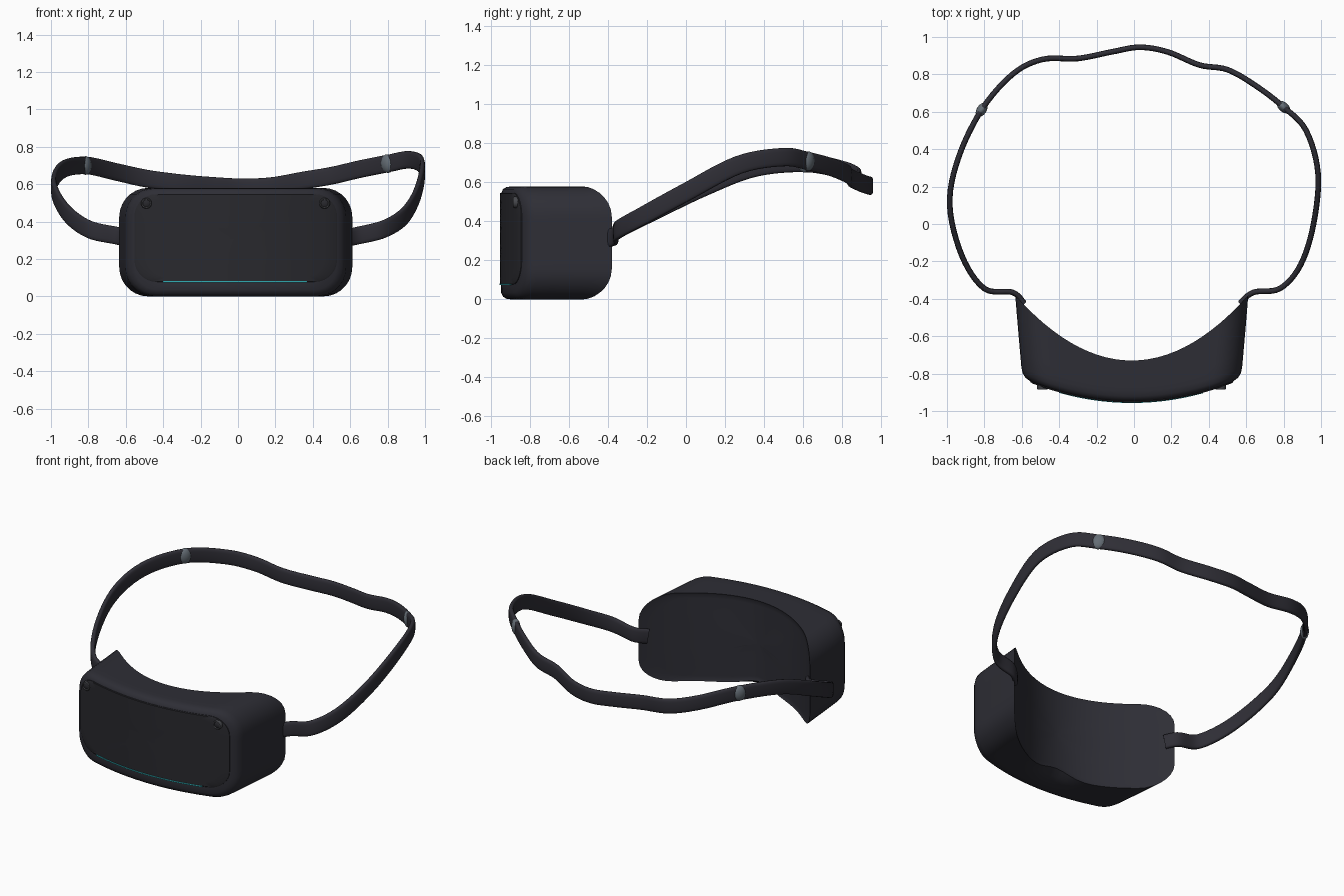
import bpy, bmesh, math
from mathutils import Vector, Matrix

if "Cube" in bpy.data.objects:
    bpy.data.objects.remove(bpy.data.objects["Cube"])


def material(name, rgb):
    m = bpy.data.materials.new(name)
    m.diffuse_color = (*rgb, 1)
    m.use_nodes = True
    m.node_tree.nodes["Principled BSDF"].inputs["Base Color"].default_value = m.diffuse_color
    return m


SHELL = material("charcoal shell", (0.027, 0.027, 0.036))
PANEL = material("dark front panel", (0.022, 0.022, 0.027))
STRAP = material("charcoal strap", (0.028, 0.027, 0.036))
GREY = material("slate grey", (0.13, 0.155, 0.18))
RING = material("dark grey ring", (0.06, 0.062, 0.07))
TEAL = material("teal light", (0.03, 0.42, 0.46))

XC, ZC = -0.012, 0.29


def front_y(x):
    return -0.948 + 0.36 * x * x


def back_y(x):
    return -0.73 + 0.9 * (x - XC) ** 2


def finish(name, bm, mat, angle=40):
    bmesh.ops.recalc_face_normals(bm, faces=bm.faces)
    me = bpy.data.meshes.new(name)
    bm.to_mesh(me)
    bm.free()
    me.materials.append(mat)
    ob = bpy.data.objects.new(name, me)
    bpy.context.collection.objects.link(ob)
    bpy.ops.object.select_all(action='DESELECT')
    ob.select_set(True)
    bpy.context.view_layer.objects.active = ob
    bpy.ops.object.shade_smooth_by_angle(angle=math.radians(angle))
    return ob


def loft(name, rings, mat, angle=40):
    """Skin a list of closed rings and cap both ends."""
    bm = bmesh.new()
    vs = [[bm.verts.new(p) for p in r] for r in rings]
    n = len(rings[0])
    for a, b in zip(vs, vs[1:]):
        for i in range(n):
            j = (i + 1) % n
            bm.faces.new((a[i], a[j], b[j], b[i]))
    bm.faces.new(vs[0])
    bm.faces.new(vs[-1])
    return finish(name, bm, mat, angle)


def rounded_rect(a, b, r, nx=20, nz=8, nc=7):
    """Rounded rectangle outline, finely divided so that it can be bent."""
    pts = []
    corners = [(a - r, b - r, 0), (r - a, b - r, 90), (r - a, r - b, 180), (a - r, r - b, 270)]
    for k, (cx, cz, start) in enumerate(corners):
        arc = [(cx + r * math.cos(math.radians(start + 90 * i / nc)),
                cz + r * math.sin(math.radians(start + 90 * i / nc))) for i in range(nc + 1)]
        pts += arc
        nxt = corners[(k + 1) % 4]
        s = math.radians(nxt[2])
        end = (nxt[0] + r * math.cos(s), nxt[1] + r * math.sin(s))
        m = nx if k % 2 == 0 else nz
        for i in range(1, m):
            f = i / m
            pts.append((arc[-1][0] * (1 - f) + end[0] * f, arc[-1][1] * (1 - f) + end[1] * f))
    return pts


# Headset body: curved front, rounded sides, concave face side
FRONT_A, BACK_A, B, R = 0.59, 0.623, 0.29, 0.155
CAPS = [0.03, 0.15, 0.3, 0.45, 0.6, 0.75, 0.88]
rings = []
for s in CAPS:
    rings.append([(XC + s * x, front_y(s * x), ZC + s * z)
                  for x, z in rounded_rect(FRONT_A - 0.05, B - 0.035, R - 0.03)])
for dx, dz, dy in [(0.05, 0.035, 0), (0.022, 0.014, 0.01), (0.007, 0.004, 0.027), (0, 0, 0.055)]:
    rings.append([(XC + x, front_y(x) + dy, ZC + z)
                  for x, z in rounded_rect(FRONT_A - dx, B - dz, R - dz)])
for t in (0.25, 0.5, 0.75, 1):
    ring = []
    for x, z in rounded_rect(FRONT_A + (BACK_A - FRONT_A) * t, B, R):
        y0 = front_y(x) + 0.055
        y = y0 + (back_y(XC + x) - y0) * t
        # shallow nose relief in the lower rear edge
        lift = 0.05 * t ** 3 * math.exp(-(x / 0.13) ** 2) if z < -0.2 else 0
        ring.append((XC + x, y, ZC + z + lift))
    rings.append(ring)
for s in [0.975] + CAPS[::-1]:
    ring = []
    for x, z in rounded_rect(BACK_A, B, R):
        lift = 0.05 * s * math.exp(-(x * s / 0.13) ** 2) if z < -0.2 else 0
        ring.append((XC + s * x, back_y(XC + s * x) - 0.004, ZC + s * z + lift))
    rings.append(ring)
loft("headset_body", rings, SHELL)

# Slightly raised front panel
outline = rounded_rect(0.542, 0.235, 0.12)
rings = [[(XC + x, front_y(x) + 0.02, 0.312 + z) for x, z in outline],
         [(XC + x, front_y(x) - 0.003, 0.312 + z) for x, z in outline]]
for s in [0.985] + CAPS[::-1]:
    rings.append([(XC + s * x, front_y(s * x) - 0.006, 0.312 + s * z) for x, z in outline])
loft("front_panel", rings, PANEL, 30)

# Thin light strip along the lower front
rings = []
for i in range(33):
    x = -0.40 + 0.77 * i / 32
    y = front_y(x - XC)
    rings.append([(x, y - 0.009, 0.074), (x, y - 0.009, 0.082),
                  (x, y + 0.005, 0.082), (x, y + 0.005, 0.074)])
loft("light_strip", rings, TEAL)


# Corner cameras: ring with a recessed lens
def turned(name, profile, centre, mat):
    """Turn a (radius, forward) profile about the y axis."""
    loft(name, [[(centre[0] + r * math.cos(a), centre[1] - h, centre[2] + r * math.sin(a))
                 for a in (2 * math.pi * i / 24 for i in range(24))] for r, h in profile], mat)


for side, x in (("left", -0.49), ("right", 0.463)):
    c = (x, front_y(x - XC), 0.498)
    turned(side + "_camera_ring", [(0.029, -0.02), (0.029, 0.014), (0.026, 0.019),
                                   (0.021, 0.019), (0.019, 0.012)], c, RING)
    turned(side + "_camera_lens", [(0.02, -0.01), (0.02, 0.012), (0.012, 0.016), (0.002, 0.017)], c, PANEL)

# Head strap: flat rounded band along a smooth path
PATH = [(-0.59, -0.42, 0.31), (-0.65, -0.365, 0.325), (-0.8, -0.345, 0.36), (-0.92, -0.17, 0.45),
        (-0.985, 0.1, 0.58), (-0.94, 0.35, 0.675), (-0.815, 0.61, 0.70), (-0.65, 0.80, 0.665),
        (-0.49, 0.88, 0.63), (-0.3, 0.885, 0.605), (-0.12, 0.92, 0.59), (0.03, 0.945, 0.583),
        (0.18, 0.92, 0.59), (0.35, 0.85, 0.62), (0.5, 0.825, 0.645), (0.65, 0.74, 0.68),
        (0.8, 0.625, 0.71), (0.92, 0.50, 0.73), (0.984, 0.27, 0.69), (0.96, 0.0, 0.55),
        (0.89, -0.22, 0.43), (0.78, -0.345, 0.36), (0.64, -0.365, 0.325), (0.57, -0.42, 0.31)]
P = [Vector(p) for p in PATH]


def path_at(u):
    i = min(int(u), len(P) - 2)
    f = u - i
    a, b, c, d = P[max(i - 1, 0)], P[i], P[i + 1], P[min(i + 2, len(P) - 1)]
    return 0.5 * (2 * b + (c - a) * f + (2 * a - 5 * b + 4 * c - d) * f * f
                  + (3 * b - a - 3 * c + d) * f ** 3)


def frame_at(u):
    t = (path_at(min(u + 0.05, len(P) - 1)) - path_at(max(u - 0.05, 0))).normalized()
    up = (Vector((0, 0, 1)) - t * t.z).normalized()
    return path_at(u), t, t.cross(up), up


rings = []
STEPS = 6
for k in range((len(P) - 1) * STEPS + 1):
    c, t, n, up = frame_at(k / STEPS)
    ring = []
    for i in range(16):
        a = 2 * math.pi * i / 16
        ca, sa = math.cos(a), math.sin(a)
        ring.append(c + n * 0.015 * math.copysign(abs(ca) ** 0.6, ca)
                    + up * 0.047 * math.copysign(abs(sa) ** 0.6, sa))
    rings.append(ring)
loft("head_strap", rings, STRAP, 50)

# Oval adjusters set into the strap on each side
for side, u in (("left", 6), ("right", 16)):
    c, t, n, up = frame_at(u)
    bm = bmesh.new()
    bmesh.ops.create_uvsphere(bm, u_segments=24, v_segments=14, radius=1)
    m = Matrix((t * 0.042, n * 0.026, up * 0.05)).transposed().to_4x4()
    m.translation = c
    bm.transform(m)
    finish(side + "_strap_adjuster", bm, GREY)
